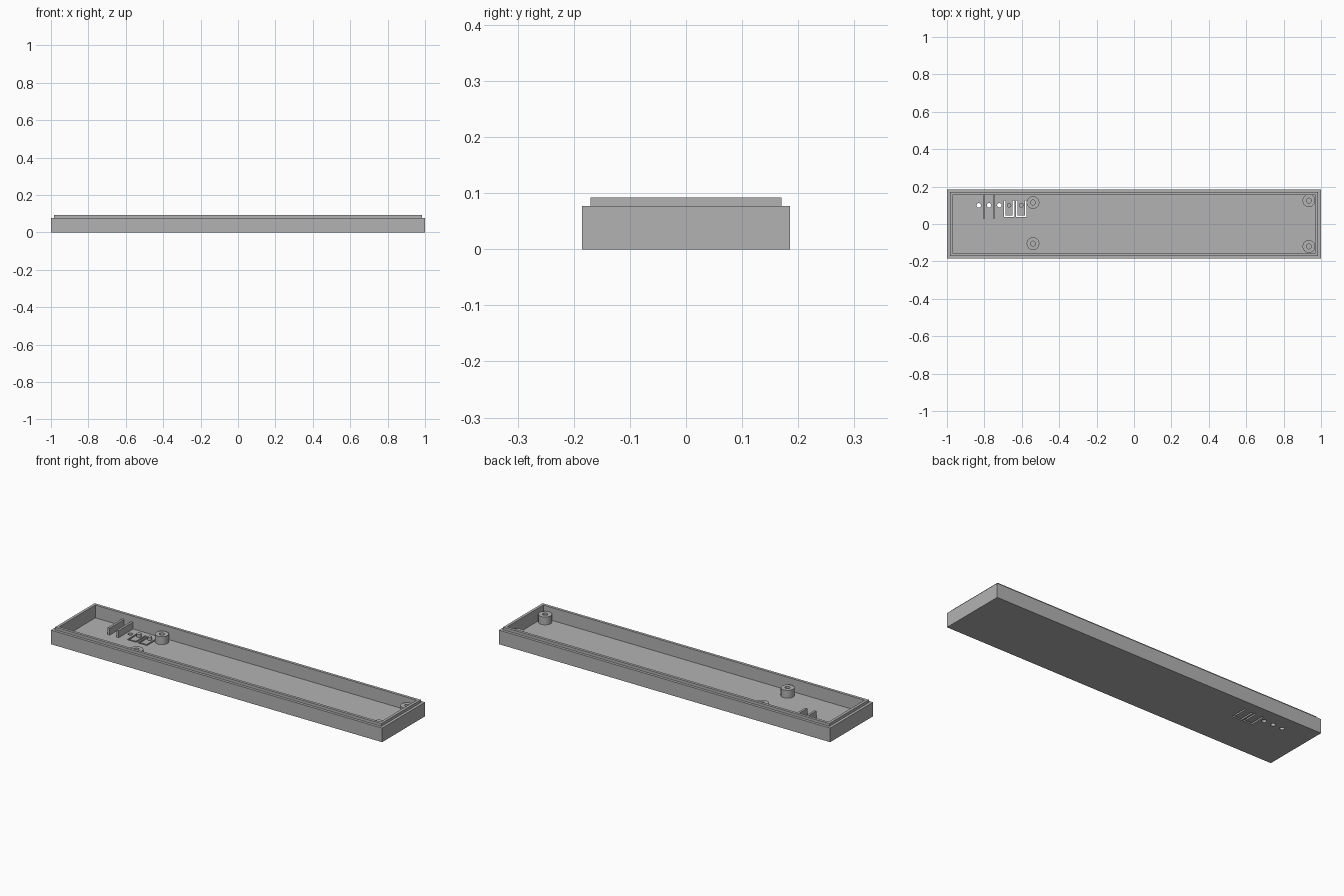
import bpy, bmesh, math

cube = bpy.data.objects.get("Cube")
if cube:
    bpy.data.objects.remove(cube, do_unlink=True)

HALF_X, HALF_Y = 1.0, 0.185
FLOOR, RIM, LIP = 0.022, 0.077, 0.092
WALL = 0.03

grey = bpy.data.materials.new("grey_plastic")
grey.use_nodes = True
grey.diffuse_color = (0.45, 0.45, 0.45, 1)
grey.node_tree.nodes["Principled BSDF"].inputs["Base Color"].default_value = grey.diffuse_color


def finish(name, bm, smooth=False):
    bmesh.ops.recalc_face_normals(bm, faces=bm.faces[:])
    mesh = bpy.data.meshes.new(name)
    bm.to_mesh(mesh)
    bm.free()
    mesh.materials.append(grey)
    obj = bpy.data.objects.new(name, mesh)
    bpy.context.collection.objects.link(obj)
    if smooth:
        bpy.ops.object.select_all(action='DESELECT')
        obj.select_set(True)
        bpy.context.view_layer.objects.active = obj
        bpy.ops.object.shade_smooth_by_angle(angle=math.radians(30))
    return obj


def loft(bm, loops):
    """Skin closed loops of points and cap both ends."""
    rings = [[bm.verts.new(p) for p in loop] for loop in loops]
    for a, b in zip(rings, rings[1:]):
        for i in range(len(a)):
            j = (i + 1) % len(a)
            bm.faces.new((a[i], a[j], b[j], b[i]))
    bm.faces.new(rings[0][::-1])
    bm.faces.new(rings[-1])


def circle(x, y, r, z, n=32):
    return [(x + r * math.cos(math.tau * i / n), y + r * math.sin(math.tau * i / n), z)
            for i in range(n)]


def rect(x0, x1, y0, y1, z):
    return [(x0, y0, z), (x1, y0, z), (x1, y1, z), (x0, y1, z)]


# Tray with a stepped lip around its open top
bm = bmesh.new()
steps = [(0, 0), (0, RIM), (WALL / 2, RIM), (WALL / 2, LIP), (WALL, LIP), (WALL, FLOOR)]
loft(bm, [rect(d - HALF_X, HALF_X - d, d - HALF_Y, HALF_Y - d, z) for d, z in steps])
tray = finish("tray", bm)

# Indicator holes and U-shaped slots, cut through the floor
HOLE_Y = 0.10
BUTTONS = (-0.668, -0.603)
bm = bmesh.new()
for x in (-0.83, -0.775, -0.72):
    loft(bm, [circle(x, HOLE_Y, 0.012, z) for z in (-0.05, 0.05)])
for x in BUTTONS:
    w, t, low, high = 0.028, 0.009, 0.037, 0.125
    outline = [(-w, high), (-w, low), (w, low), (w, high),
               (w - t, high), (w - t, low + t), (t - w, low + t), (t - w, high)]
    loft(bm, [[(x + px, py, z) for px, py in outline] for z in (-0.05, 0.05)])
cutter = finish("floor_cutter", bm)
cutter.hide_render = True

cut = tray.modifiers.new("floor_openings", 'BOOLEAN')
cut.operation = 'DIFFERENCE'
cut.solver = 'EXACT'
cut.object = cutter
bpy.context.view_layer.update()
bpy.context.view_layer.objects.active = tray
tray.select_set(True)
bpy.ops.object.modifier_apply(modifier=cut.name)
bpy.data.objects.remove(cutter, do_unlink=True)

# Screw posts with blind holes
POST_TOP = 0.065
for i, (x, y) in enumerate([(-0.54, 0.115), (-0.54, -0.105), (0.935, 0.125), (0.935, -0.12)]):
    bm = bmesh.new()
    profile = [(0.034, FLOOR - 0.002), (0.034, POST_TOP), (0.013, POST_TOP), (0.013, FLOOR)]
    loft(bm, [circle(x, y, r, z) for r, z in profile])
    finish(f"screw_post_{i + 1}", bm, smooth=True)

# Light divider ribs between the indicator holes
for i, x in enumerate((-0.802, -0.748)):
    bm = bmesh.new()
    loft(bm, [rect(x - 0.006, x + 0.006, 0.03, HALF_Y - WALL + 0.004, z)
              for z in (FLOOR - 0.002, 0.06)])
    finish(f"divider_rib_{i + 1}", bm)

# Small pegs on the flexing button tabs
for i, x in enumerate(BUTTONS):
    bm = bmesh.new()
    loft(bm, [circle(x, HOLE_Y, 0.012, z) for z in (FLOOR - 0.002, 0.038)])
    finish(f"button_peg_{i + 1}", bm, smooth=True)
